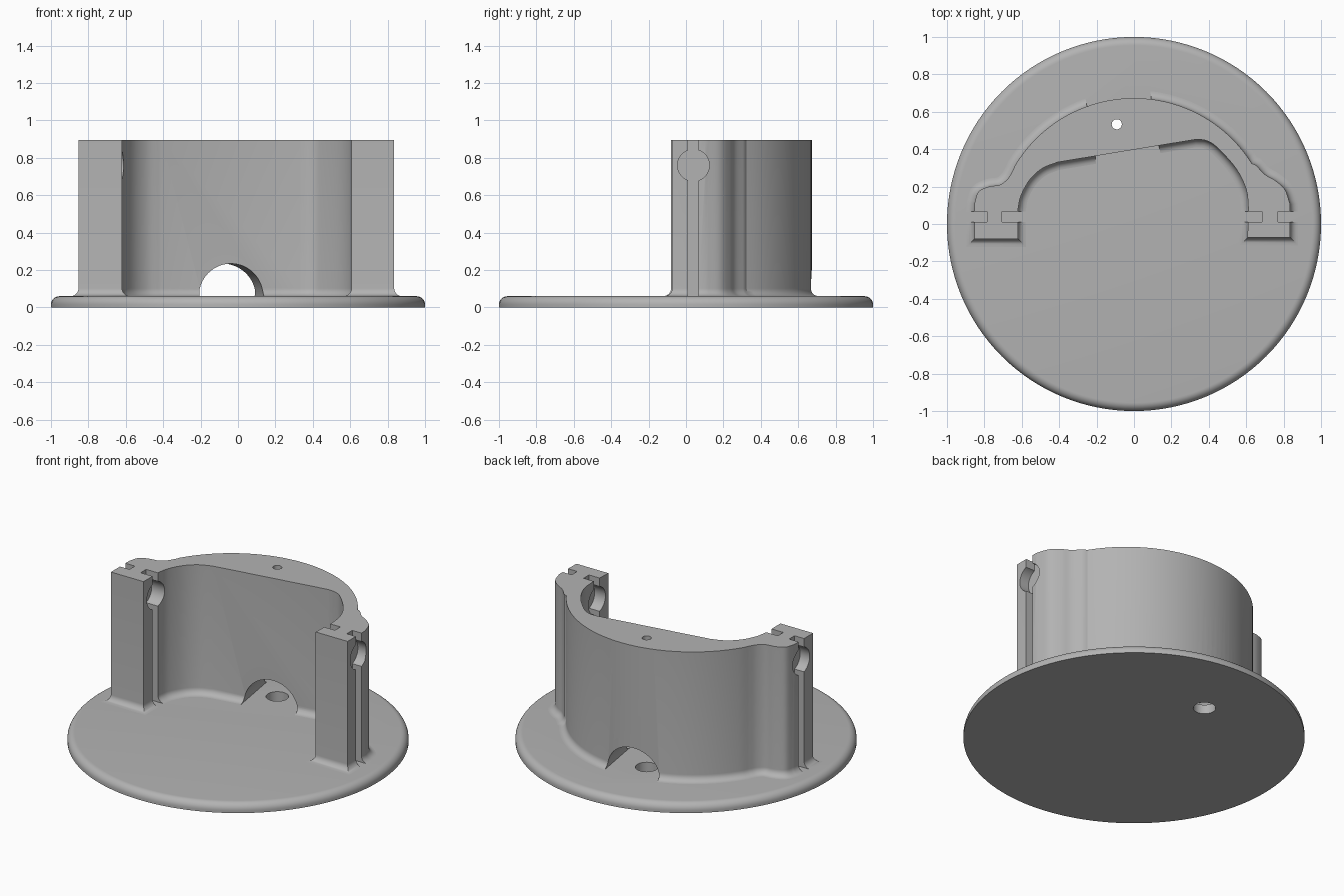
import bpy, bmesh
from math import cos, sin, pi, radians
from mathutils import Vector, Matrix

cube = bpy.data.objects.get("Cube")
if cube:
    bpy.data.objects.remove(cube, do_unlink=True)

GREY = (0.45, 0.45, 0.45, 1)
grey = bpy.data.materials.new("plain grey")
grey.use_nodes = True
grey.diffuse_color = GREY
grey.node_tree.nodes["Principled BSDF"].inputs["Base Color"].default_value = GREY

FLOOR, TOP, FILLET = 0.06, 0.895, 0.042


def make(name, bm):
    bmesh.ops.recalc_face_normals(bm, faces=bm.faces)
    mesh = bpy.data.meshes.new(name)
    bm.to_mesh(mesh)
    bm.free()
    mesh.materials.append(grey)
    obj = bpy.data.objects.new(name, mesh)
    bpy.context.collection.objects.link(obj)
    return obj


def loft(name, rings):
    """Closed solid through rings of equal point count."""
    bm = bmesh.new()
    loops = [[bm.verts.new(p) for p in ring] for ring in rings]
    for a, b in zip(loops, loops[1:]):
        for i in range(len(a)):
            j = (i + 1) % len(a)
            bm.faces.new((a[i], a[j], b[j], b[i]))
    bm.faces.new(loops[0])
    bm.faces.new(loops[-1])
    return make(name, bm)


def cylinder(name, center, radius, depth, turn=Matrix(), sides=64):
    bm = bmesh.new()
    bmesh.ops.create_cone(bm, cap_ends=True, segments=sides, radius1=radius, radius2=radius,
                          depth=depth, matrix=Matrix.Translation(center) @ turn)
    return make(name, bm)


def box(name, low, high):
    low, high = Vector(low), Vector(high)
    bm = bmesh.new()
    bmesh.ops.create_cube(bm, size=1, matrix=Matrix.Translation((low + high) / 2)
                          @ Matrix.Diagonal((high - low).to_4d()))
    return make(name, bm)


def activate(obj):
    bpy.ops.object.select_all(action='DESELECT')
    obj.select_set(True)
    bpy.context.view_layer.objects.active = obj


def cut(obj, cutter):
    mod = obj.modifiers.new("cut", 'BOOLEAN')
    mod.operation, mod.solver, mod.object = 'DIFFERENCE', 'EXACT', cutter
    activate(obj)
    bpy.ops.object.modifier_apply(modifier=mod.name)
    bpy.data.objects.remove(cutter, do_unlink=True)


def spline(points, steps=5):
    """Smooth curve through points, end points included."""
    pts = [Vector(p) for p in points]
    pts = [2 * pts[0] - pts[1]] + pts + [2 * pts[-1] - pts[-2]]
    out = []
    for a, b, c, d in zip(pts, pts[1:], pts[2:], pts[3:]):
        for k in range(steps):
            t = k / steps
            out.append(0.5 * (2 * b + (c - a) * t + (2 * a - 5 * b + 4 * c - d) * t ** 2
                              + (3 * b - a - 3 * c + d) * t ** 3))
    return out + [pts[-2]]


def offset(loop, dist):
    """Mitred outward offset of a clockwise outline."""
    out = []
    for i, p in enumerate(loop):
        u = (p - loop[i - 1]).normalized()
        v = (loop[(i + 1) % len(loop)] - p).normalized()
        n1, n2 = Vector((-u.y, u.x)), Vector((-v.y, v.x))
        out.append(p + (n1 + n2) * dist / (1 + n1.dot(n2)))
    return out


# Wall outline, clockwise: left leg, outer arc, right leg, inner face
outer_a = spline([(-.853, .11), (-.832, .172), (-.775, .2), (-.716, .21), (-.674, .243), (-.645, .291)])
arc = [Vector((.742 * cos(a), .742 * sin(a) - .069))
       for a in (radians(149 - 3 * k) for k in range(40))]
outer_b = spline([(.652, .315), (.70, .265), (.754, .233), (.807, .184), (.835, .104)])
inner_b = spline([(.612, .08), (.6, .184), (.545, .297), (.444, .41), (.385, .446), (.33, .452)])
inner_a = spline([(-.41, .33), (-.49, .297), (-.556, .238), (-.604, .152), (-.62, .08)])
outline = ([Vector((-.853, -.08))] + outer_a + arc + outer_b
           + [Vector((.835, -.073)), Vector((.607, -.073))]
           + inner_b + inner_a + [Vector((-.62, -.08))])

# Wall with a fillet at its foot
rings = []
for k in range(8):
    a = k / 7 * pi / 2
    z = FLOOR + FILLET * (1 - cos(a))
    rings.append([(p.x, p.y, z) for p in offset(outline, FILLET * (1 - sin(a)))])
rings.append([(p.x, p.y, TOP) for p in outline])
wall = loft("curved_wall", rings)

# Slots and round pockets on both sides of each leg
along_x = Matrix.Rotation(pi / 2, 4, 'Y')
for x0, x1 in ((-1.0, -.785), (-.705, -.5), (.5, .685), (.77, 1.0)):
    cut(wall, box("slot_cutter", (x0, .012, FLOOR - .05), (x1, .068, 1)))
    cut(wall, cylinder("pocket_cutter", ((x0 + x1) / 2, .04, .76), .085, x1 - x0, along_x))

# Arched tunnel through the foot of the wall, square to the flat inner face
tunnel_turn = Matrix.Rotation(radians(9.2), 4, 'Z') @ Matrix.Rotation(pi / 2, 4, 'X')
cut(wall, cylinder("tunnel_cutter", (-.06, .53, FLOOR), .174, .8, tunnel_turn, 96))

# Small bore from the wall top down into the tunnel
cut(wall, cylinder("bore_cutter", (-.092, .533, .6), .027, .9, sides=32))

# Round base with a rolled upper edge
profile = [(1, 0), (1, .015)]
profile += [(.955 + .045 * cos(k * pi / 16), .015 + .045 * sin(k * pi / 16)) for k in range(1, 9)]
base = loft("base_disc", [[(r * cos(k * pi / 64), r * sin(k * pi / 64), z) for k in range(128)]
                          for r, z in profile])
cut(base, cylinder("hole_cutter", (-.092, .533, .03), .066, .3))

for obj in (wall, base):
    activate(obj)
    bpy.ops.object.shade_smooth_by_angle(angle=radians(30))
